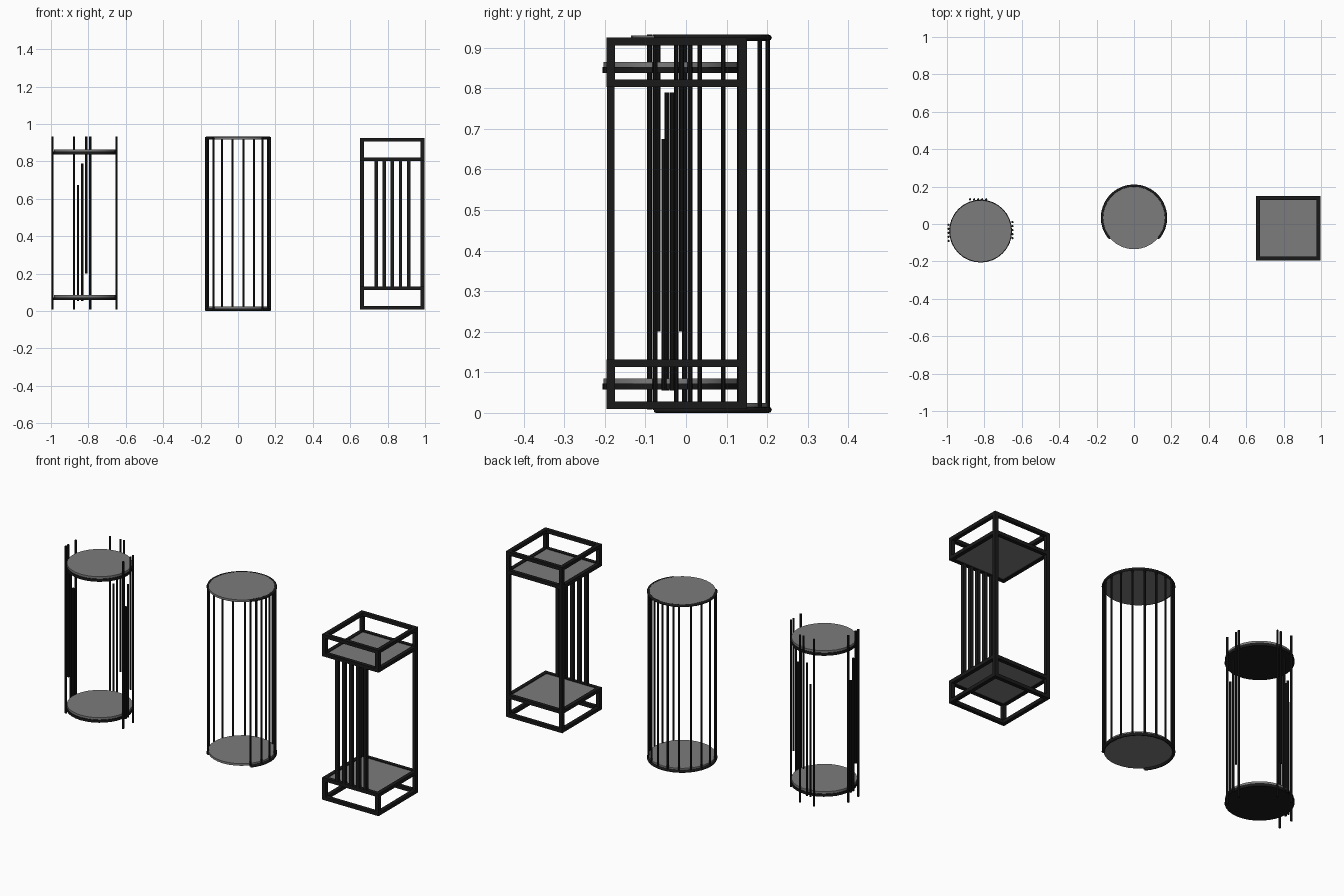
import bpy, math
from mathutils import Vector

if "Cube" in bpy.data.objects:
    bpy.data.objects.remove(bpy.data.objects["Cube"])


def mat(name, v):
    m = bpy.data.materials.new(name)
    m.diffuse_color = (v, v, v, 1)
    m.use_nodes = True
    m.node_tree.nodes["Principled BSDF"].inputs["Base Color"].default_value = m.diffuse_color
    return m


BLACK = mat("black_metal", 0.01)
GREY = mat("grey_top", 0.2)


def finish(name, m, smooth=False):
    o = bpy.context.object
    o.name = name
    o.data.materials.append(m)
    if smooth:
        bpy.ops.object.shade_smooth_by_angle()
    return o


def box(name, lo, hi, m=BLACK):
    lo, hi = Vector(lo), Vector(hi)
    bpy.ops.mesh.primitive_cube_add(size=1, location=(lo + hi) / 2)
    bpy.context.object.scale = hi - lo
    bpy.ops.object.transform_apply(location=False, rotation=False)
    return finish(name, m)


def cyl(name, x, y, z0, z1, r, m=BLACK, sides=10):
    bpy.ops.mesh.primitive_cylinder_add(vertices=sides, radius=r, depth=z1 - z0,
                                        location=(x, y, (z0 + z1) / 2))
    return finish(name, m, True)


def arc(name, cx, cy, z, r, a0, a1, thick, n=26):
    c = bpy.data.curves.new(name, 'CURVE')
    c.dimensions = '3D'
    c.bevel_depth = thick
    c.bevel_resolution = 2
    c.use_fill_caps = True
    s = c.splines.new('POLY')
    s.points.add(n)
    for i, p in enumerate(s.points):
        a = math.radians(a0 + (a1 - a0) * i / n)
        p.co = (cx + r * math.cos(a), cy + r * math.sin(a), z, 1)
    c.materials.append(BLACK)
    bpy.context.collection.objects.link(bpy.data.objects.new(name, c))


# Left stand: two round trays held by three clusters of staggered rods
LX, LY = -0.82, -0.038
for nm, z in (("lower", 0.058), ("upper", 0.838)):
    cyl(f"{nm}_tray_base", LX, LY, z, z + 0.015, 0.168, BLACK, 32)
    cyl(f"{nm}_tray_top", LX, LY, z + 0.015, z + 0.027, 0.165, GREY, 32)
spans = [(0.008, 0.932), (0.055, 0.675), (0.055, 0.79), (0.2, 0.932), (0.008, 0.932)]
for i, (z0, z1) in enumerate(spans):
    d = (i - 2) * 0.0215
    cyl(f"back_cluster_rod_{i}", -0.833 + d, 0.132, z0, z1, 0.006)
    cyl(f"right_cluster_rod_{i}", -0.650, -0.033 + d, z0, z1, 0.006)
    cyl(f"left_cluster_rod_{i}", -0.991, -0.047 - d, z0, z1, 0.006)

# Middle stand: two discs in open hoops joined by rods every 20 degrees
MY, MR = 0.034, 0.170
for nm, z, dz in (("bottom", 0.0075, 0.012), ("top", 0.9245, 0.918)):
    arc(f"{nm}_hoop", 0, MY, z, MR, -40, 220, 0.0075)
    cyl(f"{nm}_disc", 0, MY, dz, dz + 0.012, 0.169, GREY, 32)
for i in range(14):
    a = math.radians(-40 + 20 * i)
    cyl(f"cage_rod_{i}", MR * math.cos(a), MY + MR * math.sin(a), 0.0075, 0.9245, 0.0055)

# Right stand: square frames, slatted front, two back posts
X0, X1, Y0, Y1, T = 0.653, 0.998, -0.196, 0.150, 0.021
frames = {"foot": 0.009, "lower": 0.113, "upper": 0.803, "rim": 0.906}
for nm, z in frames.items():
    h = z + 0.019
    box(f"{nm}_front_bar", (X0, Y0, z), (X1, Y0 + T, h))
    box(f"{nm}_back_bar", (X0, Y1 - T, z), (X1, Y1, h))
    box(f"{nm}_left_bar", (X0, Y0 + T, z), (X0 + T, Y1 - T, h))
    box(f"{nm}_right_bar", (X1 - T, Y0 + T, z), (X1, Y1 - T, h))
for nm in ("lower", "upper"):
    z = frames[nm]
    box(f"{nm}_shelf", (X0 + T, Y0 + T, z + 0.004), (X1 - T, Y1 - T, z + 0.015), GREY)
for side, x in (("left", X0), ("right", X1 - T)):
    box(f"{side}_back_post", (x, Y1 - T, 0.012), (x + T, Y1, 0.922))
    for nm, z0, z1 in (("lower", 0.012, 0.12), ("upper", 0.81, 0.922)):
        box(f"{side}_{nm}_front_post", (x, Y0, z0), (x + T, Y0 + T, z1))
for i in range(5):
    x = 0.8255 + (i - 2) * 0.0435
    box(f"front_slat_{i}", (x - 0.009, Y0 + 0.001, 0.12), (x + 0.009, Y0 + T - 0.001, 0.815))
